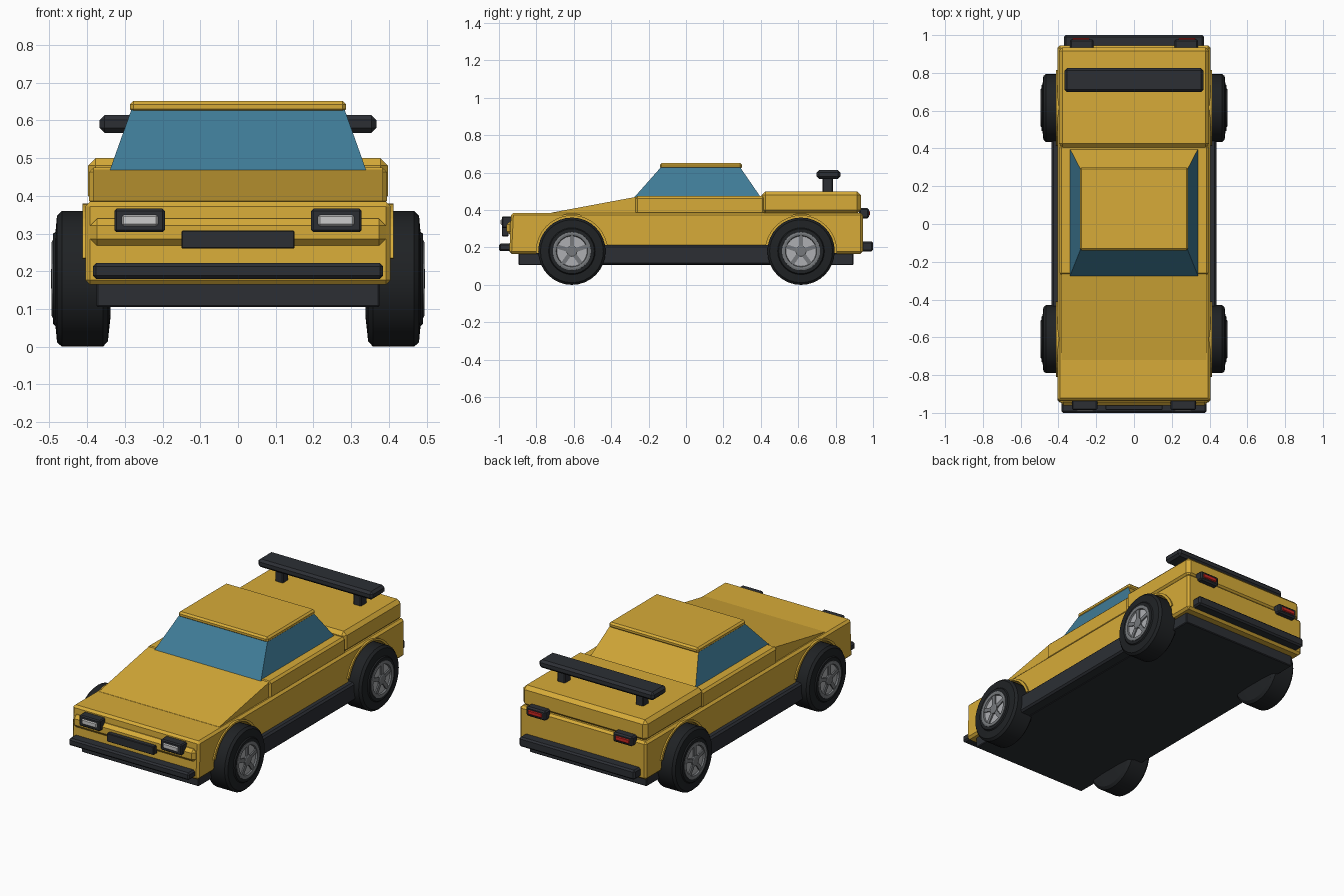
import bpy, bmesh
from math import pi, sin, cos, radians
from mathutils import Matrix, Vector

if "Cube" in bpy.data.objects:
    bpy.data.objects.remove(bpy.data.objects["Cube"])


def material(name, rgb):
    m = bpy.data.materials.new(name)
    m.diffuse_color = (*rgb, 1)
    m.use_nodes = True
    m.node_tree.nodes["Principled BSDF"].inputs["Base Color"].default_value = m.diffuse_color
    return m


YELLOW = material("yellow_paint", (0.68, 0.41, 0.04))
GLASS = material("blue_glass", (0.05, 0.20, 0.31))
TRIM = material("dark_trim", (0.025, 0.028, 0.034))
RUBBER = material("rubber", (0.014, 0.016, 0.018))
STEEL = material("steel", (0.18, 0.19, 0.20))
ALLOY = material("alloy", (0.42, 0.43, 0.45))
LENS = material("clear_lens", (0.75, 0.75, 0.75))
RED = material("red_lens", (0.6, 0.02, 0.015))


def finish(bm, name, mat, bevel=0.0):
    bmesh.ops.recalc_face_normals(bm, faces=bm.faces)
    if bevel:
        bmesh.ops.bevel(bm, geom=bm.edges[:], offset=bevel, segments=1,
                        affect='EDGES', clamp_overlap=True)
    me = bpy.data.meshes.new(name)
    bm.to_mesh(me)
    bm.free()
    ob = bpy.data.objects.new(name, me)
    bpy.context.collection.objects.link(ob)
    if mat:
        me.materials.append(mat)
    return ob


def box(name, x, y, z, mat, bevel=0.008):
    """Box from (min, max) ranges with chamfered edges."""
    bm = bmesh.new()
    bmesh.ops.create_cube(bm, size=1)
    for v in bm.verts:
        v.co = [(r[0] + r[1]) / 2 + c * (r[1] - r[0]) for r, c in zip((x, y, z), v.co)]
    return finish(bm, name, mat, bevel)


def prism(name, profile, x0, x1, mat, bevel=0.0):
    """Side profile of (y, z) points extruded across x."""
    bm = bmesh.new()
    face = bm.faces.new([bm.verts.new((x0, y, z)) for y, z in profile])
    new = bmesh.ops.extrude_face_region(bm, geom=[face])['geom']
    bmesh.ops.translate(bm, vec=(x1 - x0, 0, 0),
                        verts=[g for g in new if isinstance(g, bmesh.types.BMVert)])
    return finish(bm, name, mat, bevel)


def lathe(name, profile, side, y, z, mat, steps=32):
    """(x, radius) profile turned about a sideways axle."""
    bm = bmesh.new()
    rings = [[bm.verts.new((side * x, y + r * cos(2 * pi * i / steps), z + r * sin(2 * pi * i / steps)))
              for i in range(steps)] for x, r in profile]
    for a, b in zip(rings, rings[1:]):
        for i in range(steps):
            j = (i + 1) % steps
            bm.faces.new((a[i], a[j], b[j], b[i]))
    bm.faces.new(rings[0])
    bm.faces.new(rings[-1])
    ob = finish(bm, name, mat)
    bpy.context.view_layer.objects.active = ob
    ob.select_set(True)
    bpy.ops.object.shade_smooth_by_angle(angle=radians(25))
    ob.select_set(False)
    return ob


AXLES = (("front", -0.61), ("rear", 0.615))
SIDES = (("left", -1), ("right", 1))
R = 0.18

# Lower body with wheel arches cut out
lower = prism("lower_body", [(-0.945, 0.165), (0.945, 0.165), (0.945, 0.36), (0.945, 0.385), (-0.935, 0.385)],
              -0.405, 0.405, YELLOW, 0.018)
for aname, ay in AXLES:
    for sname, s in SIDES:
        cut = lathe("arch_cutter", [(0.32, 0.19), (0.5, 0.19)], s, ay, R, None)
        cut.hide_render = True
        mod = lower.modifiers.new("arch", 'BOOLEAN')
        mod.object, mod.operation, mod.solver = cut, 'DIFFERENCE', 'EXACT'
        bpy.context.view_layer.objects.active = lower
        bpy.ops.object.modifier_apply(modifier=mod.name)
        bpy.data.objects.remove(cut)

# Hood wedge, door panels and rear deck
prism("hood", [(-0.73, 0.375), (-0.2, 0.375), (-0.2, 0.47), (-0.27, 0.47), (-0.72, 0.386)],
      -0.385, 0.385, YELLOW)
box("door_panel", (-0.395, 0.395), (-0.272, 0.42), (0.375, 0.475), YELLOW, 0.012)
box("rear_deck", (-0.398, 0.398), (0.405, 0.935), (0.38, 0.5), YELLOW, 0.02)
box("nose_panel", (-0.392, 0.392), (-0.96, -0.88), (0.268, 0.34), YELLOW, 0.018)

# Cabin glass, solid rear pillar panel and roof
bm = bmesh.new()
loops = [[bm.verts.new((x, y, z)) for x, y in ((-w, y0), (w, y0), (w, y1), (-w, y1))]
         for w, y0, y1, z in ((0.34, -0.277, 0.40, 0.468), (0.283, -0.135, 0.29, 0.628))]
for i in range(4):
    j = (i + 1) % 4
    f = bm.faces.new((loops[0][i], loops[0][j], loops[1][j], loops[1][i]))
    f.material_index = 1 if i == 2 else 0
bm.faces.new(loops[0])
bm.faces.new(loops[1])
cabin = finish(bm, "cabin_glass", GLASS)
cabin.data.materials.append(YELLOW)
box("roof", (-0.287, 0.287), (-0.14, 0.3), (0.62, 0.652), YELLOW, 0.01)

# Floor, sills and bumpers
box("floor", (-0.375, 0.375), (-0.895, 0.895), (0.105, 0.17), TRIM, 0.004)
for sname, s in SIDES:
    box(sname + "_sill", sorted((s * 0.36, s * 0.437)), (-0.46, 0.46), (0.108, 0.213), TRIM, 0.01)
box("front_bumper", (-0.385, 0.385), (-1.0, -0.935), (0.18, 0.222), TRIM, 0.009)
box("rear_bumper", (-0.37, 0.37), (0.935, 1.0), (0.178, 0.233), TRIM, 0.009)
box("grille", (-0.15, 0.15), (-0.985, -0.95), (0.26, 0.308), TRIM, 0.003)

# Lights and wing posts
for sname, s in SIDES:
    def pair(name, a, b, y, z, mat, bev):
        box(sname + name, sorted((s * a, s * b)), y, z, mat, bev)
    pair("_headlight_housing", 0.194, 0.328, (-0.985, -0.93), (0.304, 0.366), TRIM, 0.006)
    pair("_headlight_lens", 0.212, 0.308, (-0.991, -0.97), (0.32, 0.35), LENS, 0.005)
    pair("_taillight_housing", 0.215, 0.34, (0.925, 0.978), (0.355, 0.41), TRIM, 0.008)
    pair("_taillight_lens", 0.235, 0.325, (0.965, 0.984), (0.37, 0.395), RED, 0.004)
    pair("_wing_post", 0.225, 0.275, (0.73, 0.785), (0.49, 0.585), TRIM, 0.005)
box("rear_wing", (-0.367, 0.367), (0.698, 0.825), (0.567, 0.614), TRIM, 0.013)

# Wheels: tyre, rim, spokes, hub, plus the arch flare around each
for aname, ay in AXLES:
    for sname, s in SIDES:
        tag = f"{aname}_{sname}_"
        lathe(tag + "tyre", [(0.338, 0.1), (0.345, 0.165), (0.358, R), (0.467, R), (0.48, 0.168),
                             (0.484, 0.125), (0.49, 0.12), (0.49, 0.1), (0.478, 0.092)], s, ay, R, RUBBER)
        lathe(tag + "rim", [(0.47, 0.104), (0.493, 0.102), (0.495, 0.094), (0.493, 0.084), (0.482, 0.08)],
              s, ay, R, STEEL)
        lathe(tag + "wheel_disc", [(0.475, 0.082), (0.484, 0.082)], s, ay, R, ALLOY)
        lathe(tag + "hub", [(0.48, 0.03), (0.493, 0.03), (0.496, 0.024)], s, ay, R, STEEL, 12)
        bm = bmesh.new()
        for k in range(5):
            m = (Matrix.Translation((s * 0.485, ay, R)) @ Matrix.Rotation(2 * pi * k / 5, 4, 'X')
                 @ Matrix.Translation((0, 0, 0.053)) @ Matrix.Diagonal((0.012, 0.022, 0.07, 1)))
            bmesh.ops.create_cube(bm, size=1, matrix=m)
        finish(bm, tag + "spokes", STEEL)
        arc = [radians(16 + 148 * i / 16) for i in range(17)]
        ring = [(ay + 0.208 * cos(a), R + 0.2 * sin(a)) for a in arc]
        ring += [(ay + 0.19 * cos(a), R + 0.19 * sin(a)) for a in reversed(arc)]
        prism(tag + "arch_flare", ring, s * 0.385, s * 0.413, YELLOW)
